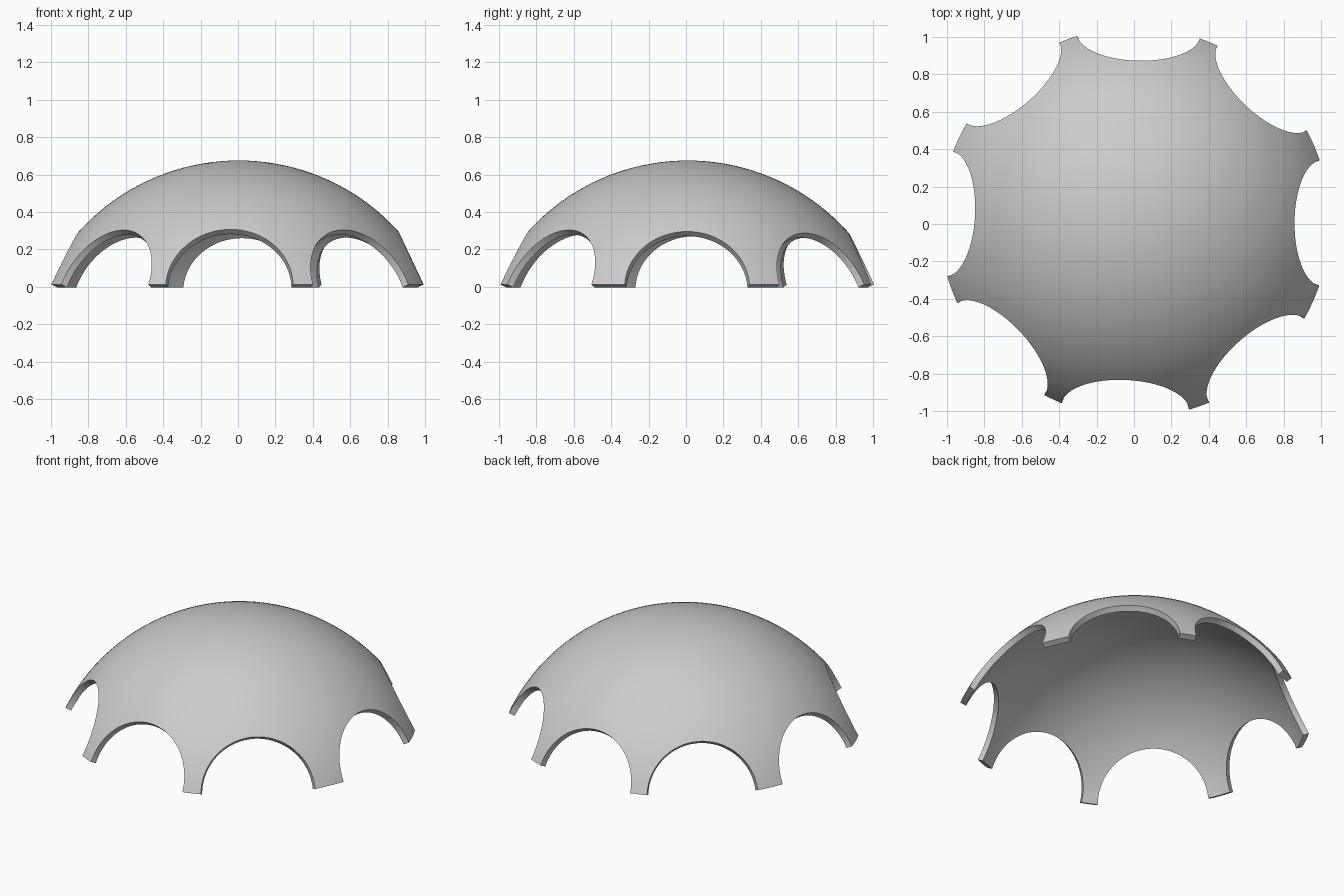
import bpy, bmesh
from math import radians, sin, cos, tan, pi
from mathutils import Matrix, Vector

cube = bpy.data.objects.get("Cube")
if cube:
    bpy.data.objects.remove(cube, do_unlink=True)

RADIUS, THICK = 1.151, 0.037
RIM = radians(25.1)                       # elevation of the rim
CENTRE = Vector((0.004, 0.009, -0.476))   # centre of the sphere
ARCHES = [-0.2, 46.5, 88.8, 131.1, 177.4, 223.4, 267.1, 311.4]

grey = bpy.data.materials.new("light grey")
grey.use_nodes = True
colour = (0.6, 0.6, 0.6, 1)
grey.diffuse_color = colour
grey.node_tree.nodes["Principled BSDF"].inputs["Base Color"].default_value = colour


def make_object(name, bm):
    bmesh.ops.recalc_face_normals(bm, faces=bm.faces[:])
    mesh = bpy.data.meshes.new(name)
    bm.to_mesh(mesh)
    bm.free()
    mesh.materials.append(grey)
    ob = bpy.data.objects.new(name, mesh)
    bpy.context.collection.objects.link(ob)
    return ob


# Domed shell: lathe an outer arc and an inner arc joined at the rim
bm = bmesh.new()
STEPS = 26
angles = [RIM + (pi / 2 - RIM) * i / STEPS for i in range(STEPS + 1)]
points = [(RADIUS, a) for a in reversed(angles)]
points += [(RADIUS - THICK, a) for a in angles]
verts = [bm.verts.new((r * cos(a), 0, r * sin(a))) for r, a in points]
edges = [bm.edges.new(pair) for pair in zip(verts, verts[1:])]
bmesh.ops.spin(bm, geom=verts + edges, cent=(0, 0, 0), axis=(0, 0, 1),
               angle=2 * pi, steps=112, use_duplicate=False)
bmesh.ops.remove_doubles(bm, verts=bm.verts[:], dist=0.0005)
bmesh.ops.translate(bm, verts=bm.verts[:], vec=CENTRE)
shell = make_object("dome_shell", bm)

# Arch cutters: cones that widen outward from the sphere centre
bm = bmesh.new()
NEAR, FAR = 0.9, 1.35
for degrees in ARCHES:
    az = radians(degrees)
    elev = radians(25.2 - 0.4 * sin(az))
    spread = tan(radians(16.9 - 0.35 * sin(az)))
    axis = Vector((cos(az) * cos(elev), sin(az) * cos(elev), sin(elev)))
    turn = axis.to_track_quat('Z', 'Y').to_matrix().to_4x4()
    place = Matrix.Translation(CENTRE + axis * (NEAR + FAR) / 2) @ turn
    bmesh.ops.create_cone(bm, cap_ends=True, segments=80, radius1=NEAR * spread,
                          radius2=FAR * spread, depth=FAR - NEAR, matrix=place)
cutter = make_object("arch_cutter", bm)
cutter.hide_render = True

# Cut the arches, then smooth the dome while keeping its edges crisp
cut = shell.modifiers.new("arches", 'BOOLEAN')
cut.operation = 'DIFFERENCE'
cut.solver = 'EXACT'
cut.object = cutter
for ob in bpy.context.selected_objects:
    ob.select_set(False)
bpy.context.view_layer.objects.active = shell
shell.select_set(True)
bpy.ops.object.modifier_apply(modifier=cut.name)
bpy.data.objects.remove(cutter, do_unlink=True)
bpy.ops.object.shade_smooth_by_angle(angle=radians(35))
